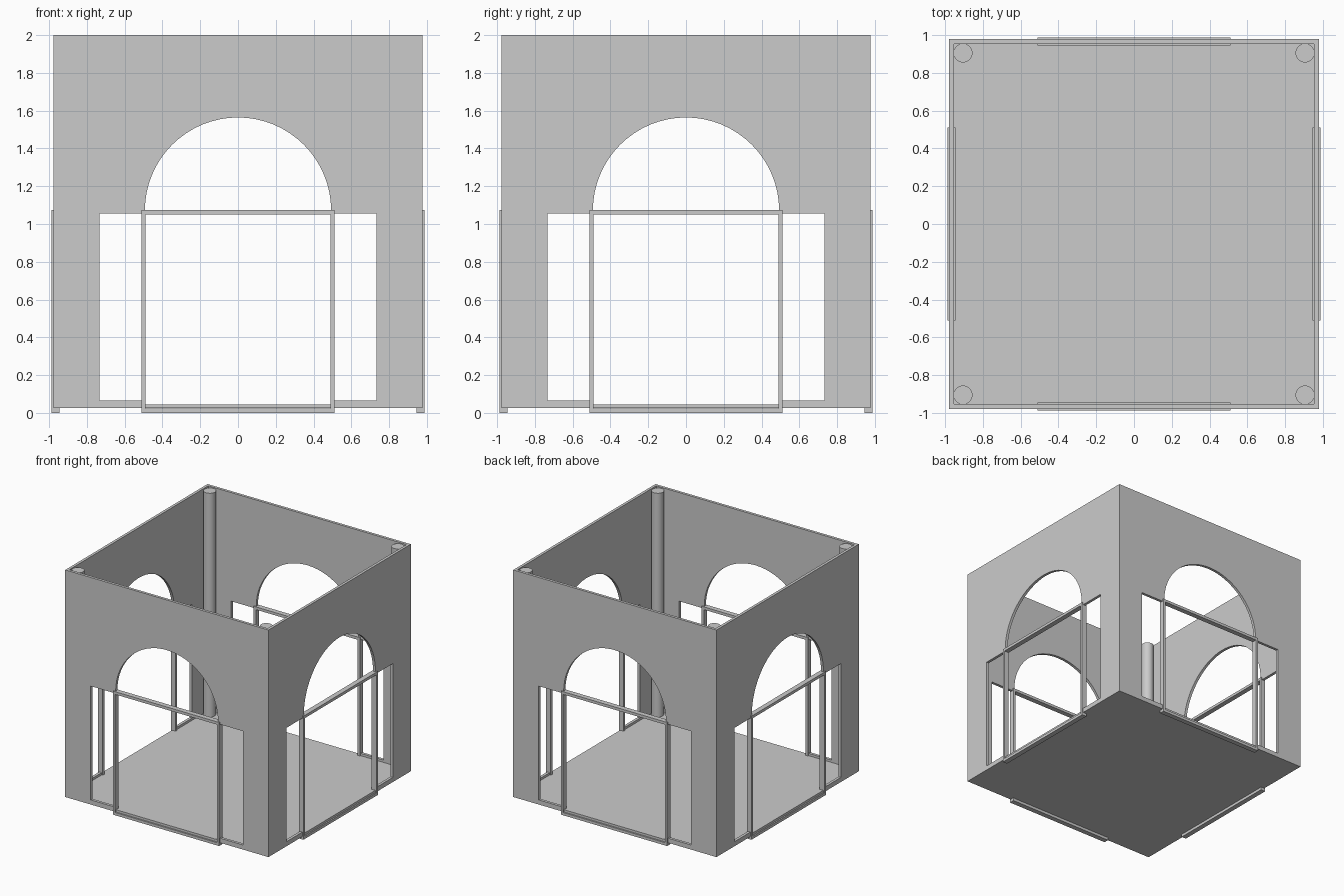
import bpy, bmesh, math
from mathutils import Matrix

if "Cube" in bpy.data.objects:
    bpy.data.objects.remove(bpy.data.objects["Cube"])

W, T = 0.978, 0.024        # outer half width, wall thickness
Z0, ZF, H = 0.025, 0.045, 2.0


def to_object(name, bm):
    bmesh.ops.recalc_face_normals(bm, faces=bm.faces)
    me = bpy.data.meshes.new(name)
    bm.to_mesh(me)
    bm.free()
    ob = bpy.data.objects.new(name, me)
    bpy.context.collection.objects.link(ob)
    return ob


def add_prism(bm, loops_pts, depth):
    """Extrude a closed loop of 3D points along the vector depth."""
    face = bm.faces.new([bm.verts.new(p) for p in loops_pts])
    out = bmesh.ops.extrude_face_region(bm, geom=[face], use_keep_orig=True)
    verts = [g for g in out["geom"] if isinstance(g, bmesh.types.BMVert)]
    bmesh.ops.translate(bm, vec=depth, verts=verts)


def box(name, lo, hi):
    bm = bmesh.new()
    (a, b, c), (d, e, f) = lo, hi
    add_prism(bm, [(a, b, c), (d, b, c), (d, e, c), (a, e, c)], (0, 0, f - c))
    return to_object(name, bm)


def cut(ob, cutter):
    mod = ob.modifiers.new("cut", 'BOOLEAN')
    mod.operation, mod.solver, mod.object = 'DIFFERENCE', 'EXACT', cutter
    bpy.context.view_layer.objects.active = ob
    bpy.ops.object.modifier_apply(modifier=mod.name)
    bpy.data.objects.remove(cutter)


# Square wall shell, open at top
I = W - T
walls = box("walls", (-W, -W, Z0), (W, W, H))
cut(walls, box("inner_cutter", (-I, -I, -0.5), (I, I, 2.5)))

# Arched doorway with side lights, cut through both pairs of walls
R, ZC, SEG = 0.493, 1.071, 32
half = [(R, ZF), (R, 0.065), (0.733, 0.065), (0.733, 1.055), (R, 1.055)]
arch = [(R * math.cos(math.pi * i / SEG), ZC + R * math.sin(math.pi * i / SEG))
        for i in range(SEG + 1)]
outline = half + arch + [(-x, z) for x, z in reversed(half)]
for k in range(2):
    bm = bmesh.new()
    add_prism(bm, [(x, -1.5, z) for x, z in outline], (0, 3, 0))
    bm.transform(Matrix.Rotation(k * math.pi / 2, 4, 'Z'))
    cut(walls, to_object("opening_cutter", bm))

# Floor slab
box("floor", (-I, -I, Z0), (I, I, ZF))

# Rectangular door frame and corner column, repeated on all four sides
FO, FI, FT = 0.511, 0.49, 1.075
for k, side in enumerate(("front", "right", "back", "left")):
    rot = Matrix.Rotation(k * math.pi / 2, 4, 'Z')
    frame = box(side + "_door_frame", (-FO, -0.988, 0), (FO, -0.944, FT))
    cut(frame, box("frame_cutter", (-FI, -1.2, 0.024), (FI, -0.7, FT - 0.024)))
    frame.data.transform(rot)

    bm = bmesh.new()
    bmesh.ops.create_cone(bm, cap_ends=True, segments=32, radius1=0.05,
                          radius2=0.05, depth=H - 0.01 - ZF)
    bm.transform(rot @ Matrix.Translation((0.905, -0.905, (H - 0.01 + ZF) / 2)))
    column = to_object(side + "_corner_column", bm)
    bpy.ops.object.select_all(action='DESELECT')
    column.select_set(True)
    bpy.context.view_layer.objects.active = column
    bpy.ops.object.shade_smooth_by_angle(angle=math.radians(35))
